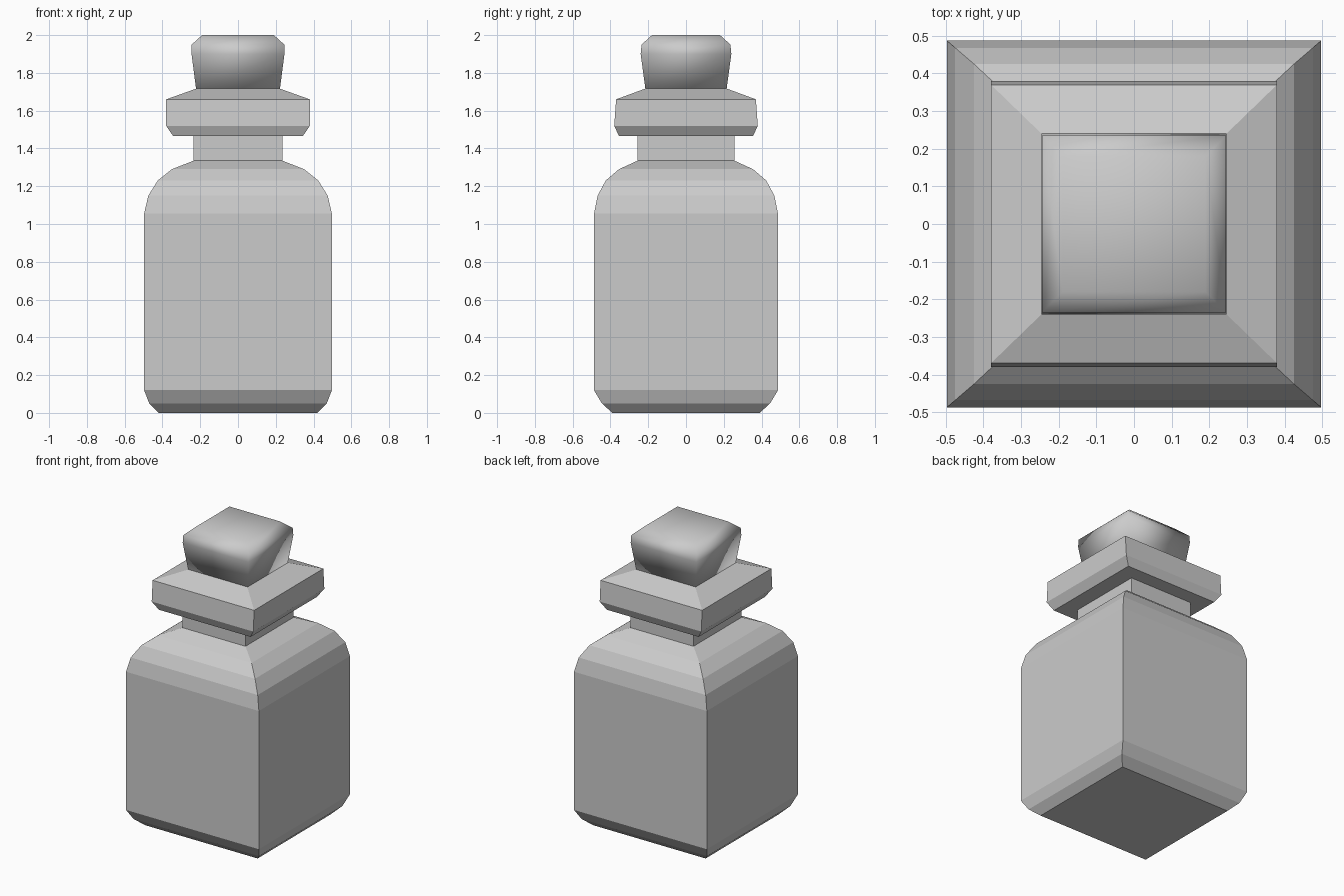
import bpy, bmesh

if "Cube" in bpy.data.objects:
    bpy.data.objects.remove(bpy.data.objects["Cube"])


def square_loft(name, rings, smooth=False):
    """Stack rectangles given as (half_x, half_y, z) into a closed solid."""
    bm = bmesh.new()
    loops = [[bm.verts.new((sx * hx, sy * hy, z))
              for sx, sy in ((-1, -1), (1, -1), (1, 1), (-1, 1))]
             for hx, hy, z in rings]
    for a, b in zip(loops, loops[1:]):
        for i in range(4):
            j = (i + 1) % 4
            bm.faces.new((a[i], a[j], b[j], b[i]))
    bm.faces.new(loops[0][::-1])
    bm.faces.new(loops[-1])
    bmesh.ops.recalc_face_normals(bm, faces=bm.faces)
    for f in bm.faces:
        f.smooth = smooth
    mesh = bpy.data.meshes.new(name)
    bm.to_mesh(mesh)
    bm.free()
    obj = bpy.data.objects.new(name, mesh)
    bpy.context.collection.objects.link(obj)
    return obj


# Bottle: chamfered base, straight walls, rounded shoulder, neck and collar
square_loft("bottle", [
    (0.42, 0.39, 0.0), (0.47, 0.445, 0.05), (0.497, 0.487, 0.12),
    (0.497, 0.487, 1.055), (0.475, 0.468, 1.15), (0.425, 0.425, 1.23),
    (0.35, 0.355, 1.29), (0.236, 0.257, 1.335),
    (0.236, 0.257, 1.465), (0.343, 0.355, 1.465), (0.38, 0.38, 1.52),
    (0.38, 0.37, 1.66), (0.22, 0.215, 1.717)])

# Stopper: flared plug with a softly shaded, chamfered top
square_loft("stopper", [
    (0.222, 0.215, 1.715), (0.246, 0.24, 1.9),
    (0.245, 0.235, 1.95), (0.19, 0.18, 2.0)], smooth=True)
